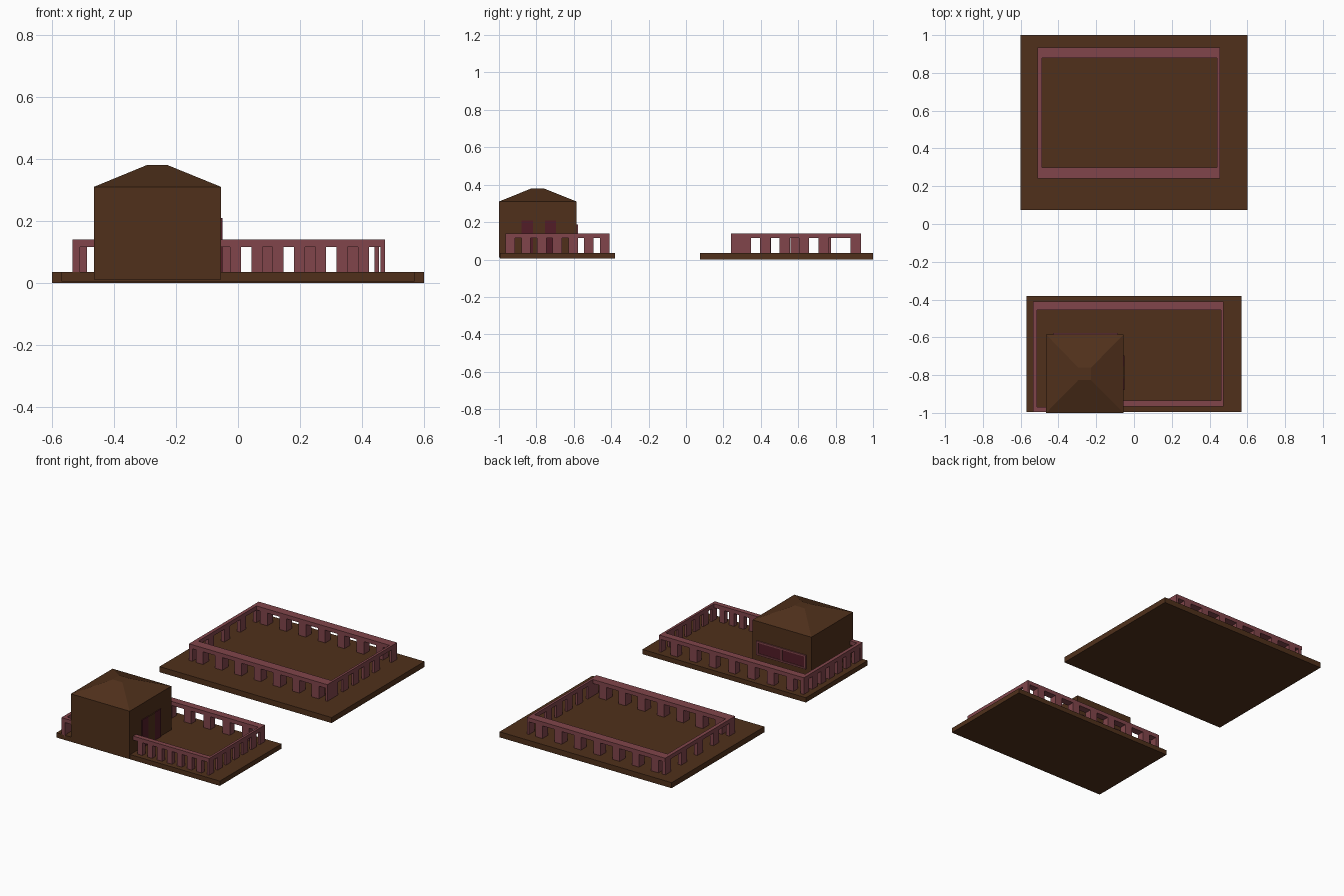
import bpy, bmesh

if "Cube" in bpy.data.objects:
    bpy.data.objects.remove(bpy.data.objects["Cube"])


def material(name, rgb):
    m = bpy.data.materials.new(name)
    m.diffuse_color = (*rgb, 1)
    m.use_nodes = True
    m.node_tree.nodes["Principled BSDF"].inputs["Base Color"].default_value = m.diffuse_color
    return m


BROWN = material("dark_wood", (0.08, 0.03, 0.011))
ROSE = material("rose_paint", (0.22, 0.06, 0.07))
WINE = material("wine_paint", (0.085, 0.012, 0.02))


def boxes(name, specs, mat):
    """One object from boxes given as (x0, x1, y0, y1, z0, z1)."""
    bm = bmesh.new()
    for x0, x1, y0, y1, z0, z1 in specs:
        vs = bmesh.ops.create_cube(bm, size=1)["verts"]
        for v in vs:
            v.co = (x1 if v.co.x > 0 else x0,
                    y1 if v.co.y > 0 else y0,
                    z1 if v.co.z > 0 else z0)
    return finish(name, bm, mat)


def finish(name, bm, mat):
    me = bpy.data.meshes.new(name)
    bm.to_mesh(me)
    bm.free()
    me.materials.append(mat)
    ob = bpy.data.objects.new(name, me)
    bpy.context.collection.objects.link(ob)
    return ob


def spread(first, last, count):
    return [first + (last - first) * i / (count - 1) for i in range(count)]


Z0, Z1, Z2 = 0.035, 0.115, 0.14   # deck top, rail underside, rail top


def posts_x(name, centres, width, y0, y1):
    boxes(name, [(c - width / 2, c + width / 2, y0, y1, Z0 - .005, Z1) for c in centres], ROSE)


def posts_y(name, centres, width, x0, x1):
    boxes(name, [(x0, x1, c - width / 2, c + width / 2, Z0 - .005, Z1) for c in centres], ROSE)


# Platforms
boxes("back_platform", [(-.6, .6, .075, 1, 0, Z0)], BROWN)
boxes("front_platform", [(-.57, .57, -.995, -.38, .005, Z0)], BROWN)

# Back fence
boxes("back_fence_rail", [(-.51, .455, .24, .30, Z1, Z2), (-.51, .455, .88, .935, Z1, Z2),
                          (-.51, -.487, .30, .88, Z1, Z2), (.44, .455, .30, .88, Z1, Z2)], ROSE)
long_row = spread(-.437, .371, 7)
posts_x("back_fence_near_posts", long_row, .05, .24, .30)
posts_x("back_fence_far_posts", long_row, .05, .88, .935)
posts_y("back_fence_left_posts", spread(.268, .907, 5), .055, -.51, -.487)
posts_y("back_fence_right_posts", [.268] + spread(.32, .735, 5) + [.907], .055, .44, .455)

# Front fence
boxes("front_fence_rail", [(-.535, .475, -.455, -.41, Z1, Z2), (-.06, .475, -.965, -.935, Z1, Z2),
                           (-.535, -.513, -.995, -.455, Z1, Z2), (.46, .475, -.935, -.455, Z1, Z2),
                           (-.513, -.46, -.995, -.97, Z1, Z2)], ROSE)
posts_x("front_fence_far_posts", long_row, .05, -.455, -.41)
posts_x("front_fence_near_posts", spread(-.008, .405, 7), .035, -.965, -.935)
posts_y("front_fence_right_posts", spread(-.94, -.435, 7), .05, .46, .475)
posts_y("front_fence_left_posts", spread(-.94, -.435, 7), .05, -.535, -.513)
boxes("front_fence_corner_post", [(-.535, -.51, -.995, -.97, .02, Z1)], ROSE)

# House walls
boxes("house_walls", [(-.465, -.055, -1, -.585, .01, .31)], BROWN)

# Hipped roof with a small flat top
bm = bmesh.new()
base = [bm.verts.new((x, y, .31)) for x, y in
        ((-.465, -1), (-.055, -1), (-.055, -.585), (-.465, -.585))]
top = [bm.verts.new((x, y, .38)) for x, y in
       ((-.295, -.827), (-.227, -.827), (-.227, -.76), (-.295, -.76))]
bm.faces.new(base[::-1])
bm.faces.new(top)
for i in range(4):
    j = (i + 1) % 4
    bm.faces.new((base[i], base[j], top[j], top[i]))
finish("house_roof", bm, BROWN)

# Doorway on the right wall: two wine panels beside a wooden door
boxes("door_panels", [(-.06, -.05, -.88, -.818, Z0, .21), (-.06, -.05, -.754, -.695, Z0, .21)], WINE)
boxes("door", [(-.06, -.05, -.818, -.754, Z0, .208)], BROWN)

# Window on the rear wall
boxes("window_frame", [(-.43, -.085, -.59, -.578, .10, .11), (-.43, -.085, -.59, -.578, .178, .188),
                       (-.43, -.418, -.59, -.578, .11, .178), (-.097, -.085, -.59, -.578, .11, .178),
                       (-.263, -.252, -.59, -.58, .11, .178)], ROSE)
boxes("window_panes", [(-.418, -.097, -.59, -.583, .11, .178)], WINE)
